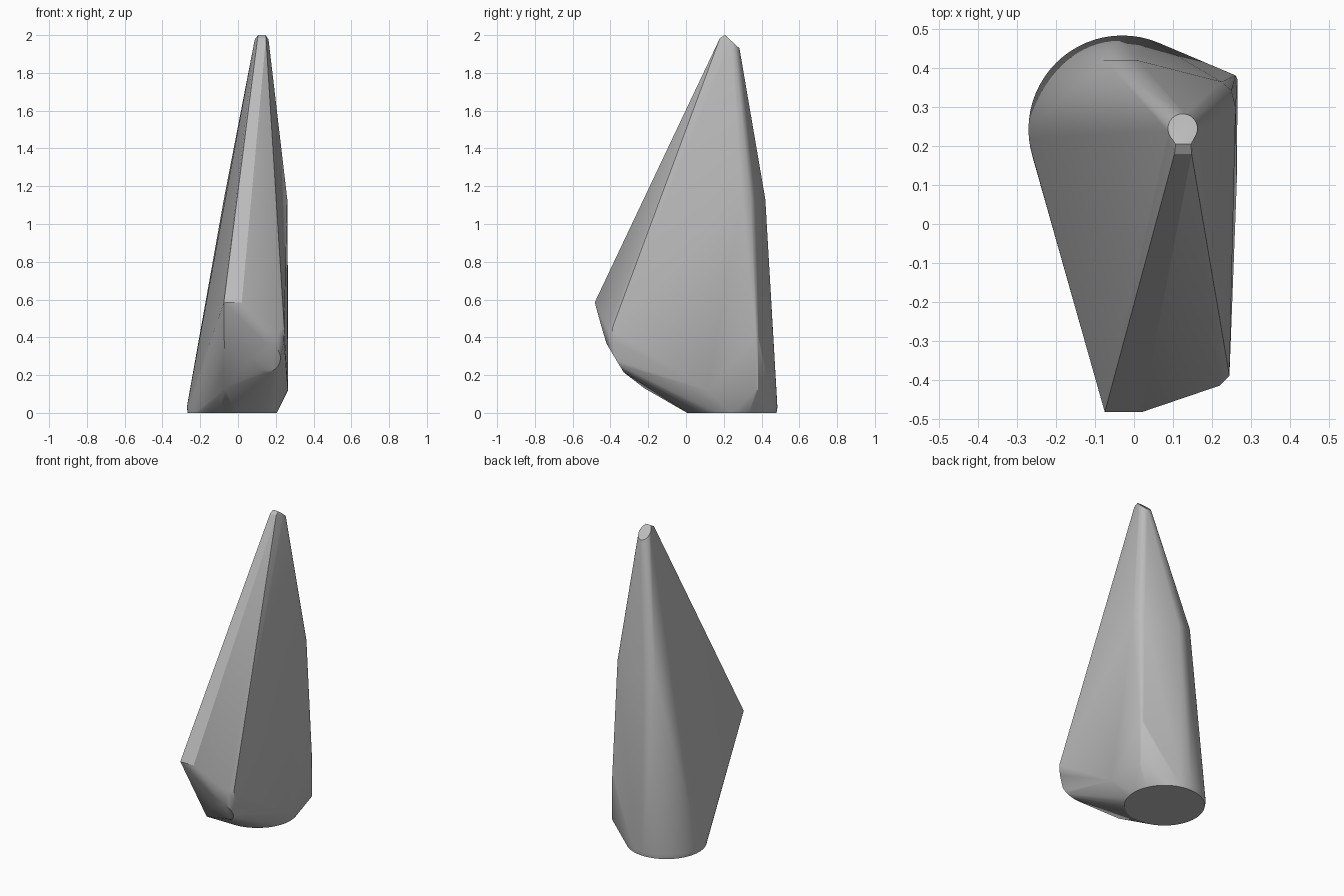
import bpy, bmesh, math
from mathutils import Vector

cube = bpy.data.objects.get("Cube")
if cube:
    bpy.data.objects.remove(cube, do_unlink=True)


def ring(center, radius, tilt=0.0, n=32, stretch=1.0):
    """Points on a disc whose y axis is stretched and dropped or raised by tilt."""
    c = Vector(center)
    return [c + Vector((radius * math.cos(a), radius * stretch * math.sin(a),
                        radius * tilt * math.sin(a)))
            for a in (math.tau * i / n for i in range(n))]


def arc_post(center, radius, low, high, n=8):
    """Upright rounded corner between two heights."""
    x, y = center
    return ring((x, y, low), radius, n=n) + ring((x, y, high), radius, n=n)


def edge(x0, x1, y, z):
    """A short level edge running across the body."""
    return [Vector((x0, y, z)), Vector((x1, y, z))]


points = []
# Round foot with a slightly softened rim
points += ring((-0.03, 0.243, 0.0), 0.236, n=64)
points += ring((-0.03, 0.243, 0.03), 0.241, n=64)
# Slanted round tip and the blunt lip in front of it
points += ring((0.125, 0.245, 1.965), 0.038, tilt=-0.92, n=32)
points += edge(0.104, 0.148, 0.18, 1.985)
points += edge(0.107, 0.146, 0.205, 2.0)
# Nose edge and back ridge
points += edge(-0.075, 0.02, -0.483, 0.585)
points += edge(-0.075, 0.01, 0.42, 1.13)
# Rounded shoulder at mid height
points += [Vector(p) for p in ((0.225, 0.365, 1.13), (0.25, 0.343, 1.14),
                               (0.261, 0.30, 1.13))]
# Upright side corner and the lower side edge
points += arc_post((0.25, 0.37), 0.016, 0.12, 0.40)
points += [Vector((0.264, 0.11, 0.12))]
# Front corner, small slanted disc and chin
points += [Vector(p) for p in ((0.22, -0.415, 0.44), (0.245, -0.39, 0.45),
                               (0.244, -0.385, 0.38), (0.13, -0.443, 0.44),
                               (-0.07, -0.22, 0.13))]
points += ring((0.15, -0.375, 0.29), 0.075, tilt=-1.0, n=24, stretch=0.6)

# Wrap the parts in one convex body
bm = bmesh.new()
for p in points:
    bm.verts.new(p)
hull = bmesh.ops.convex_hull(bm, input=bm.verts)
loose = {g for g in hull["geom_interior"] + hull["geom_unused"]
         if isinstance(g, bmesh.types.BMVert) and g.is_valid}
bmesh.ops.delete(bm, geom=list(loose), context='VERTS')
bmesh.ops.dissolve_limit(bm, angle_limit=math.radians(0.5),
                         verts=bm.verts, edges=bm.edges)
bmesh.ops.recalc_face_normals(bm, faces=bm.faces)
mesh = bpy.data.meshes.new("tapered_body")
bm.to_mesh(mesh)
bm.free()
body = bpy.data.objects.new("tapered_body", mesh)
bpy.context.collection.objects.link(body)

# Plain grey surface
grey = bpy.data.materials.new("plain_grey")
grey.use_nodes = True
colour = (0.5, 0.5, 0.5, 1.0)
grey.diffuse_color = colour
grey.node_tree.nodes["Principled BSDF"].inputs["Base Color"].default_value = colour
mesh.materials.append(grey)

# Smooth the curved areas, keep the creases
bpy.ops.object.select_all(action='DESELECT')
body.select_set(True)
bpy.context.view_layer.objects.active = body
bpy.ops.object.shade_smooth_by_angle(angle=math.radians(30))
